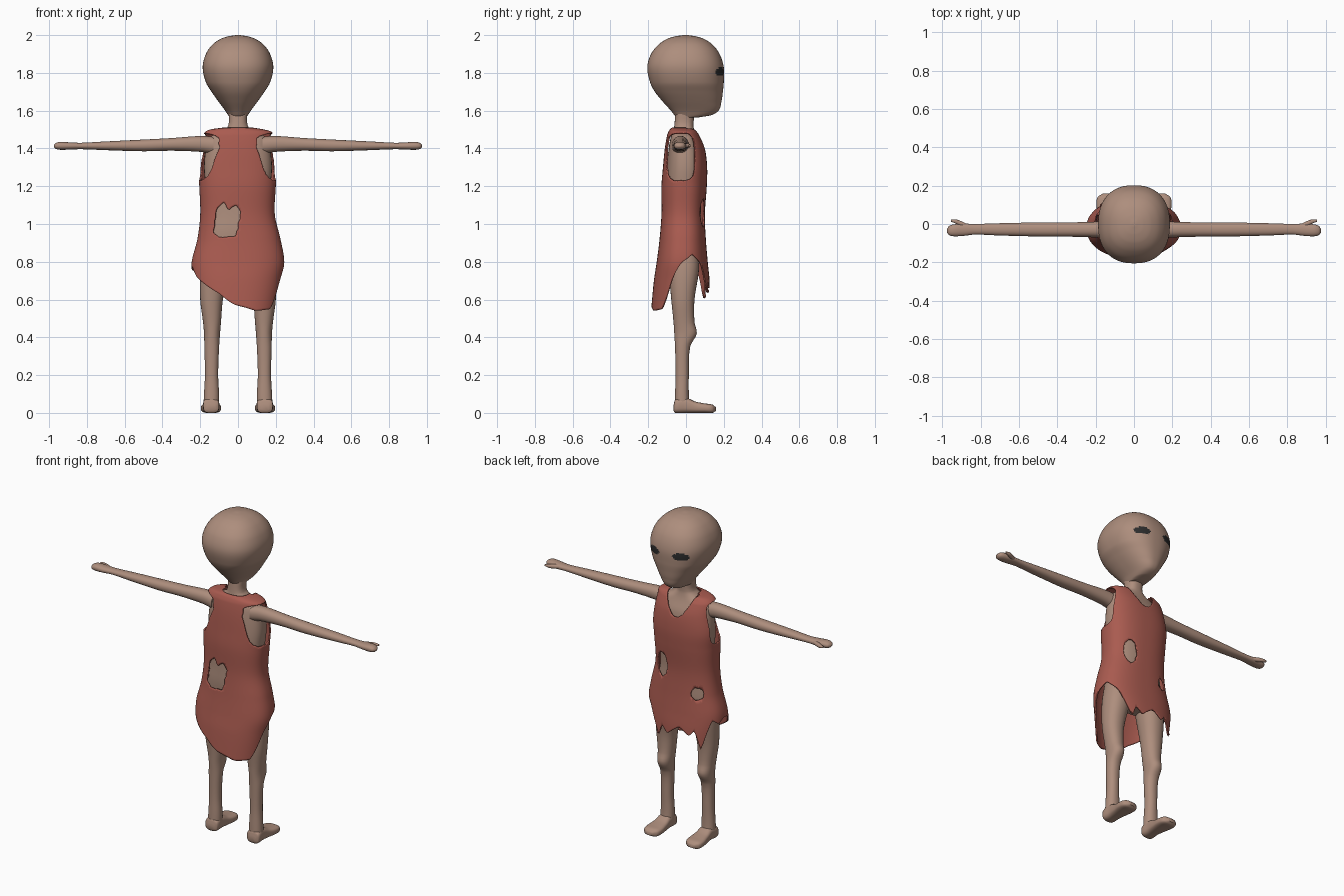
import bpy, bmesh, math

if "Cube" in bpy.data.objects:
    bpy.data.objects.remove(bpy.data.objects["Cube"])


def material(name, rgb):
    m = bpy.data.materials.new(name)
    m.diffuse_color = (*rgb, 1)
    m.use_nodes = True
    m.node_tree.nodes["Principled BSDF"].inputs["Base Color"].default_value = m.diffuse_color
    return m


SKIN = material("skin", (0.42, 0.27, 0.205))
CLOTH = material("red cloth", (0.40, 0.105, 0.08))
DARK = material("eye dark", (0.025, 0.025, 0.025))


def sample(st, p):
    """Smooth interpolation of stations (position, u0, u1, v0, v1)."""
    p = min(max(p, st[0][0]), st[-1][0])
    i = 0
    while i < len(st) - 2 and p > st[i + 1][0]:
        i += 1
    h = st[i + 1][0] - st[i][0]
    t = (p - st[i][0]) / h

    def slope(k, c):
        a, b = st[max(k - 1, 0)], st[min(k + 1, len(st) - 1)]
        return (b[c] - a[c]) / (b[0] - a[0])
    out = []
    for c in range(1, 5):
        out.append((2*t**3 - 3*t**2 + 1) * st[i][c] + (t**3 - 2*t**2 + t) * h * slope(i, c)
                   + (3*t**2 - 2*t**3) * st[i + 1][c] + (t**3 - t**2) * h * slope(i + 1, c))
    return out


def oval(ext, ang, power):
    """Point on a superellipse filling the box u0..u1, v0..v1."""
    u0, u1, v0, v1 = ext
    c, s = math.cos(ang), math.sin(ang)
    f = lambda q: math.copysign(abs(q) ** (2 / power), q)
    return (u0 + u1) / 2 + (u1 - u0) / 2 * f(c), (v0 + v1) / 2 + (v1 - v0) / 2 * f(s)


def finish(bm, name, mats):
    bmesh.ops.recalc_face_normals(bm, faces=bm.faces[:])
    me = bpy.data.meshes.new(name)
    bm.to_mesh(me)
    bm.free()
    for m in mats:
        me.materials.append(m)
    ob = bpy.data.objects.new(name, me)
    bpy.context.collection.objects.link(ob)
    bpy.context.view_layer.objects.active = ob
    bpy.ops.object.select_all(action='DESELECT')
    ob.select_set(True)
    bpy.ops.object.shade_smooth_by_angle(angle=math.radians(50))
    return ob


def loft(name, st, axis='z', side=1, power=2.2, segs=28, steps=4, mats=(SKIN,), rule=None):
    bm = bmesh.new()
    rings = []
    ps = [a[0] + (b[0] - a[0]) * k / steps for a, b in zip(st, st[1:]) for k in range(steps)]
    for p in ps + [st[-1][0]]:
        ring, ext = [], sample(st, p)
        for k in range(segs):
            u, v = oval(ext, 2 * math.pi * k / segs, power)
            x, y, z = {'z': (u, v, p), 'y': (u, p, v), 'x': (p, u, v)}[axis]
            ring.append(bm.verts.new((side * x, y, z)))
        rings.append(ring)
    for a, b in zip(rings, rings[1:]):
        for k in range(segs):
            j = (k + 1) % segs
            bm.faces.new((a[k], a[j], b[j], b[k]))
    bm.faces.new(rings[0])
    bm.faces.new(rings[-1])
    if rule:
        for f in bm.faces:
            f.material_index = rule(f.calc_center_median())
    return finish(bm, name, mats)


def sym(rows):
    return [(z, -x, x, a, b) for z, x, a, b in rows]


# Head, with the eyes as dark faces on the +y side
def eye_rule(c):
    e = ((abs(c.x) - 0.09) / 0.045) ** 2 + ((c.z - 1.805) / 0.023) ** 2
    return 1 if c.y > 0 and e < 1 else 0


loft("head", sym([(1.565, .045, -.05, .07), (1.575, .052, -.06, .13), (1.6, .068, -.08, .172),
                  (1.65, .105, -.125, .188), (1.7, .14, -.165, .195), (1.75, .17, -.19, .2),
                  (1.83, .187, -.205, .2), (1.9, .17, -.185, .178), (1.95, .135, -.145, .14),
                  (1.98, .092, -.1, .095), (1.994, .05, -.055, .05), (2.0, .01, -.012, .01)]),
     power=2.35, segs=144, steps=9, mats=(SKIN, DARK), rule=eye_rule)

# Torso and neck
loft("torso", sym([(.76, .11, -.06, .04), (.85, .18, -.1, .08), (.95, .178, -.112, .082),
                   (1.05, .165, -.108, .078), (1.2, .172, -.105, .085), (1.3, .18, -.1, .09),
                   (1.4, .17, -.092, .08), (1.46, .15, -.08, .055), (1.49, .085, -.068, .045),
                   (1.52, .052, -.062, .04), (1.6, .05, -.055, .045)]), power=2.5, segs=40)

# Limbs, mirrored
LEG = [(.03, .1, .183, -.06, .02), (.1, .1, .18, -.058, .015), (.2, .105, .175, -.055, .015),
       (.35, .1, .178, -.058, .022), (.42, .095, .18, -.062, .057), (.48, .09, .185, -.066, .045),
       (.6, .08, .2, -.078, .045), (.75, .05, .2, -.09, .068), (.88, .03, .18, -.09, .07)]
FOOT = [(-.066, .12, .165, .012, .04), (-.058, .102, .183, 0, .07), (0, .1, .183, 0, .08),
        (.05, .095, .188, 0, .06), (.1, .09, .196, 0, .05), (.14, .098, .19, 0, .044),
        (.158, .125, .165, .01, .03)]
ARM = [(.13, -.075, .015, 1.37, 1.462), (.2, -.07, .012, 1.382, 1.466), (.35, -.066, .008, 1.388, 1.455),
       (.5, -.065, .008, 1.385, 1.447), (.7, -.06, .004, 1.391, 1.437), (.83, -.055, 0, 1.396, 1.43),
       (.89, -.062, .002, 1.394, 1.432), (.94, -.064, -.002, 1.393, 1.435),
       (.965, -.058, -.01, 1.398, 1.428), (.975, -.045, -.025, 1.408, 1.418)]
THUMB = [(.86, -.03, -.005, 1.405, 1.425), (.9, -.015, .014, 1.402, 1.427),
         (.93, .002, .024, 1.404, 1.425), (.955, .012, .023, 1.41, 1.42)]
for s, tag in ((1, "right"), (-1, "left")):
    loft(tag + "_leg", LEG, side=s)
    loft(tag + "_foot", FOOT, 'y', s, power=3)
    loft(tag + "_arm", ARM, 'x', s)
    loft(tag + "_thumb", THUMB, 'x', s, segs=14)

# Ragged tunic: outline by height, hem height by angle
TUNIC = [(.54, -.235, .205, -.185, .13), (.7, -.245, .23, -.17, .125), (.8, -.245, .245, -.155, .115),
         (.92, -.215, .225, -.14, .105), (1.05, -.2, .195, -.13, .1), (1.2, -.205, .2, -.13, .11),
         (1.3, -.21, .205, -.122, .112), (1.4, -.195, .195, -.112, .1), (1.47, -.185, .185, -.1, .075),
         (1.49, -.17, .175, -.092, .062), (1.502, -.14, .13, -.084, .055), (1.51, -.08, .08, -.074, .05)]
HEM = [(0, .8), (20, .84), (45, .79), (58, .67), (64, .62), (72, .71), (80, .65), (95, .72),
       (110, .67), (118, .72), (130, .59), (140, .7), (150, .78), (165, .75), (180, .78), (195, .77),
       (210, .72), (229, .68), (252, .63), (270, .57), (296, .54), (325, .55), (335, .62),
       (345, .72), (360, .8)]
BACK_TEAR = [(-.132, .95), (-.115, 1.08), (-.075, 1.118), (-.05, 1.07), (-.012, 1.105), (.015, 1.06),
             (0, .99), (-.01, .935), (-.1, .93)]


def inside(x, z, poly):
    hit = False
    for (x1, z1), (x2, z2) in zip(poly, poly[1:] + poly[:1]):
        if (z1 > z) != (z2 > z) and x < x1 + (z - z1) * (x2 - x1) / (z2 - z1):
            hit = not hit
    return hit


def is_open(c):
    """Armholes, neckline and torn holes."""
    x, y, z = c
    if abs(x) > .1 and ((y + .028) / .075) ** 4 + ((z - 1.355) / .125) ** 4 < 1:
        return True
    if y < 0:
        return inside(x, z, BACK_TEAR)
    if z > 1.38 + 14 * x * x:
        return True
    return (((x + .135) / .036) ** 2 + ((z - .93) / .036) ** 2 < 1
            or ((x - .1) / .04) ** 2 + ((z - 1.06) / .075) ** 2 < 1)


COLS, ROWS = 180, 130
bm = bmesh.new()
grid = []
for k in range(COLS):
    deg = 360 * k / COLS
    a, b = next((a, b) for a, b in zip(HEM, HEM[1:]) if a[0] <= deg < b[0])
    hem = a[1] + (b[1] - a[1]) * (deg - a[0]) / (b[0] - a[0])
    col = []
    for r in range(ROWS + 1):
        z = hem + (1.51 - hem) * (1 - (1 - r / ROWS) ** 1.4)
        x, y = oval(sample(TUNIC, z), math.radians(deg), 2.4)
        col.append(bm.verts.new((x, y, z)))
    grid.append(col)
for k in range(COLS):
    p, q = grid[k], grid[(k + 1) % COLS]
    for r in range(ROWS):
        bm.faces.new((p[r], q[r], q[r + 1], p[r + 1]))
bmesh.ops.delete(bm, geom=[f for f in bm.faces if is_open(f.calc_center_median())], context='FACES')
for _ in range(3):  # soften the stepped cut edges
    new = {}
    for v in bm.verts:
        near = [e.other_vert(v).co for e in v.link_edges if e.is_boundary]
        if len(near) == 2:
            new[v] = v.co * .5 + (near[0] + near[1]) * .25
    for v, co in new.items():
        v.co = co
tunic = finish(bm, "tunic", (CLOTH,))
mod = tunic.modifiers.new("cloth thickness", 'SOLIDIFY')
mod.thickness = .008
mod.offset = -1
